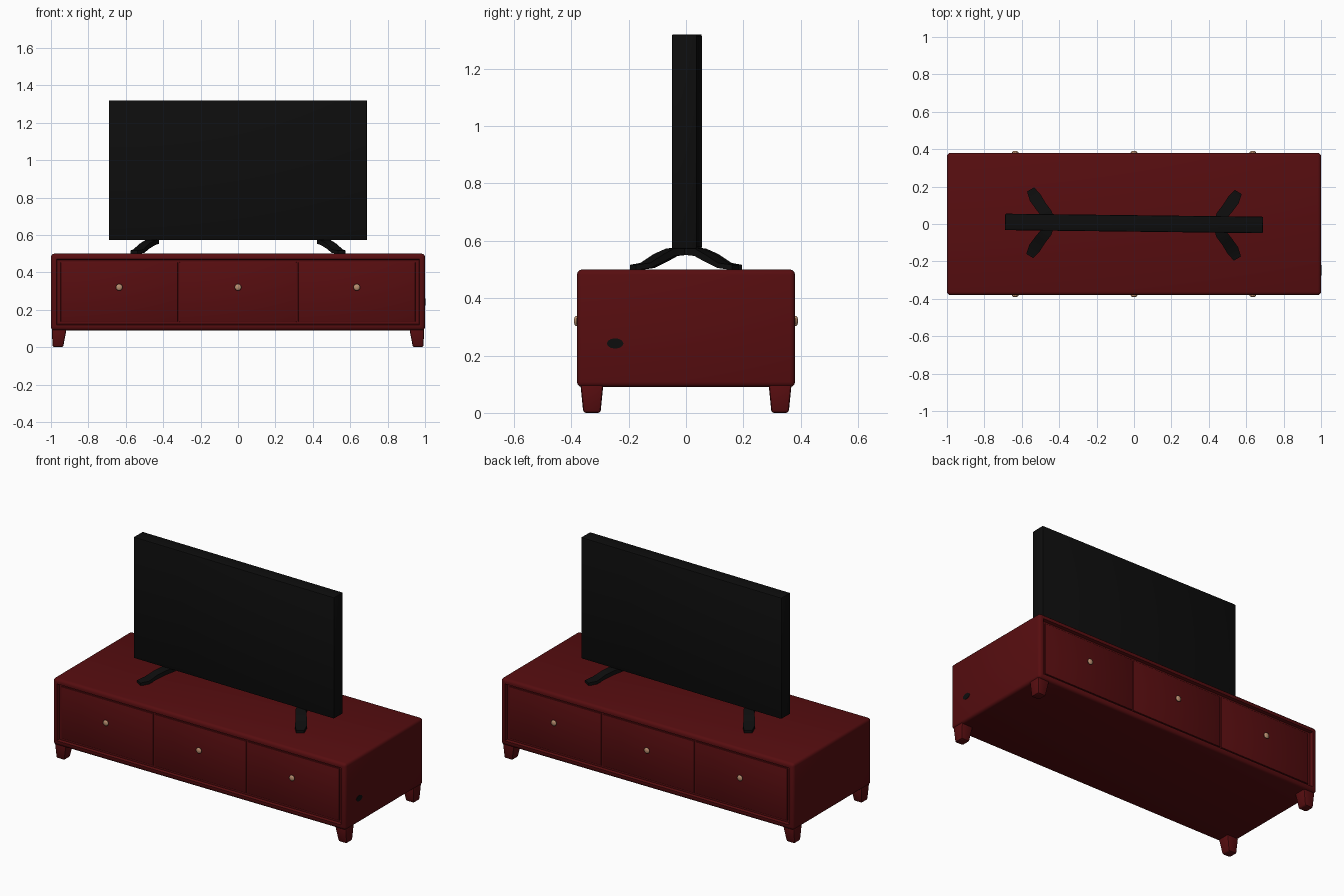
import bpy, bmesh, math
from mathutils import Vector, Matrix

if "Cube" in bpy.data.objects:
    bpy.data.objects.remove(bpy.data.objects["Cube"], do_unlink=True)


def material(name, colour):
    m = bpy.data.materials.new(name)
    m.use_nodes = True
    m.diffuse_color = (*colour, 1)
    shader = m.node_tree.nodes["Principled BSDF"]
    shader.inputs["Base Color"].default_value = (*colour, 1)
    shader.inputs["Roughness"].default_value = 0.7
    return m


red = material("dark red lacquer", (0.095, 0.004, 0.005))
black = material("matte black", (0.004, 0.004, 0.004))
brass = material("pale brass", (0.48, 0.27, 0.16))


def finish(bm, name, mat, smooth=True):
    bmesh.ops.recalc_face_normals(bm, faces=bm.faces)
    mesh = bpy.data.meshes.new(name)
    bm.to_mesh(mesh)
    bm.free()
    mesh.materials.append(mat)
    ob = bpy.data.objects.new(name, mesh)
    bpy.context.collection.objects.link(ob)
    if smooth:
        bpy.ops.object.select_all(action="DESELECT")
        ob.select_set(True)
        bpy.context.view_layer.objects.active = ob
        bpy.ops.object.shade_smooth_by_angle(angle=math.radians(40))
    return ob


def box(size, centre, bevel, segments=3):
    bm = bmesh.new()
    bmesh.ops.create_cube(bm, size=1)
    bmesh.ops.scale(bm, vec=size, verts=bm.verts)
    bmesh.ops.translate(bm, vec=centre, verts=bm.verts)
    if bevel:
        bmesh.ops.bevel(bm, geom=bm.edges[:], offset=bevel, segments=segments,
                        profile=0.5, affect="EDGES")
    return bm


# Cabinet with a recessed bay on the front and the back
bm = box((2, 0.76, 0.41), (0, 0, 0.295), 0.018)
bays = [f for f in bm.faces if abs(f.normal.y) > 0.99 and f.calc_area() > 0.3]
for f in bays:
    bmesh.ops.inset_individual(bm, faces=[f], thickness=0.016)
    bmesh.ops.inset_individual(bm, faces=[f], thickness=0.006, depth=-0.018)
finish(bm, "cabinet", red)

# Drawer fronts and knobs on both long sides
for side, face in ((-1, "front"), (1, "back")):
    for x, place in ((-0.635, "right"), (0, "middle"), (0.635, "left")):
        bm = box((0.626, 0.014, 0.322), (x, side * 0.362, 0.295), 0.004, 2)
        finish(bm, f"{face}_{place}_drawer", red)
        bm = bmesh.new()
        turn = Matrix.Rotation(math.pi / 2, 4, "X")
        bmesh.ops.create_cone(bm, cap_ends=True, segments=10, radius1=0.008,
                              radius2=0.008, depth=0.02,
                              matrix=Matrix.Translation((x, side * 0.374, 0.32)) @ turn)
        bmesh.ops.create_uvsphere(bm, u_segments=12, v_segments=8, radius=0.018,
                                  matrix=Matrix.Translation((x, side * 0.382, 0.32))
                                  @ Matrix.Diagonal((1, 0.5, 1, 1)))
        finish(bm, f"{face}_{place}_knob", brass)

# Tapered corner legs
for sx in (-1, 1):
    for sy in (-1, 1):
        bm = box((0.08, 0.08, 0.1), (0, 0, 0.05), 0)
        for v in bm.verts:
            if v.co.z < 0.05:
                v.co.x *= 0.7
                v.co.y *= 0.75
                v.co.x += sx * 0.007
        bmesh.ops.translate(bm, vec=(sx * 0.956, sy * 0.328, 0), verts=bm.verts)
        bmesh.ops.bevel(bm, geom=bm.edges[:], offset=0.009, segments=2,
                        profile=0.5, affect="EDGES")
        finish(bm, f"{'back' if sy > 0 else 'front'}_{'left' if sx > 0 else 'right'}_leg", red)

# Television panel, turned very slightly
yaw = Matrix.Rotation(-0.012, 4, "Z")
bm = box((1.38, 0.088, 0.748), (0, 0.003, 0.946), 0.006, 2)
bmesh.ops.transform(bm, matrix=yaw, verts=bm.verts)
finish(bm, "television", black)


# Splayed feet: a flat strip swept along a bent path
def foot(name, sx, sy):
    path = [(0.45, 0.0, 0.565), (0.468, 0.05, 0.56), (0.50, 0.09, 0.54),
            (0.53, 0.135, 0.514), (0.555, 0.178, 0.507)]
    widths = (0.028, 0.03, 0.031, 0.033, 0.022)
    bm = bmesh.new()
    rings = []
    for i, p in enumerate(path):
        p = Vector(p)
        ahead = Vector(path[min(i + 1, len(path) - 1)]) - Vector(path[max(i - 1, 0)])
        across = ahead.cross(Vector((0, 0, 1))).normalized() * widths[i]
        up = Vector((0, 0, 0.009 if i > 2 else 0.013))
        corners = (p - across - up, p + across - up, p + across + up, p - across + up)
        rings.append([bm.verts.new((c.x * sx, c.y * sy, c.z)) for c in corners])
    for a, b in zip(rings, rings[1:]):
        for k in range(4):
            bm.faces.new((a[k], a[(k + 1) % 4], b[(k + 1) % 4], b[k]))
    bm.faces.new(rings[0])
    bm.faces.new(rings[-1])
    bmesh.ops.transform(bm, matrix=yaw, verts=bm.verts)
    finish(bm, name, black)


for sx in (-1, 1):
    for sy in (-1, 1):
        foot(f"{'back' if sy > 0 else 'front'}_{'left' if sx > 0 else 'right'}_foot", sx, sy)

# Small dark cable port on the left end
bm = bmesh.new()
bmesh.ops.create_cone(bm, cap_ends=True, segments=12, radius1=0.5, radius2=0.5, depth=0.004,
                      matrix=Matrix.Translation((1.0, -0.247, 0.242))
                      @ Matrix.Diagonal((1, 0.058, 0.036, 1))
                      @ Matrix.Rotation(math.pi / 2, 4, "Y"))
finish(bm, "cable_port", black, smooth=False)
